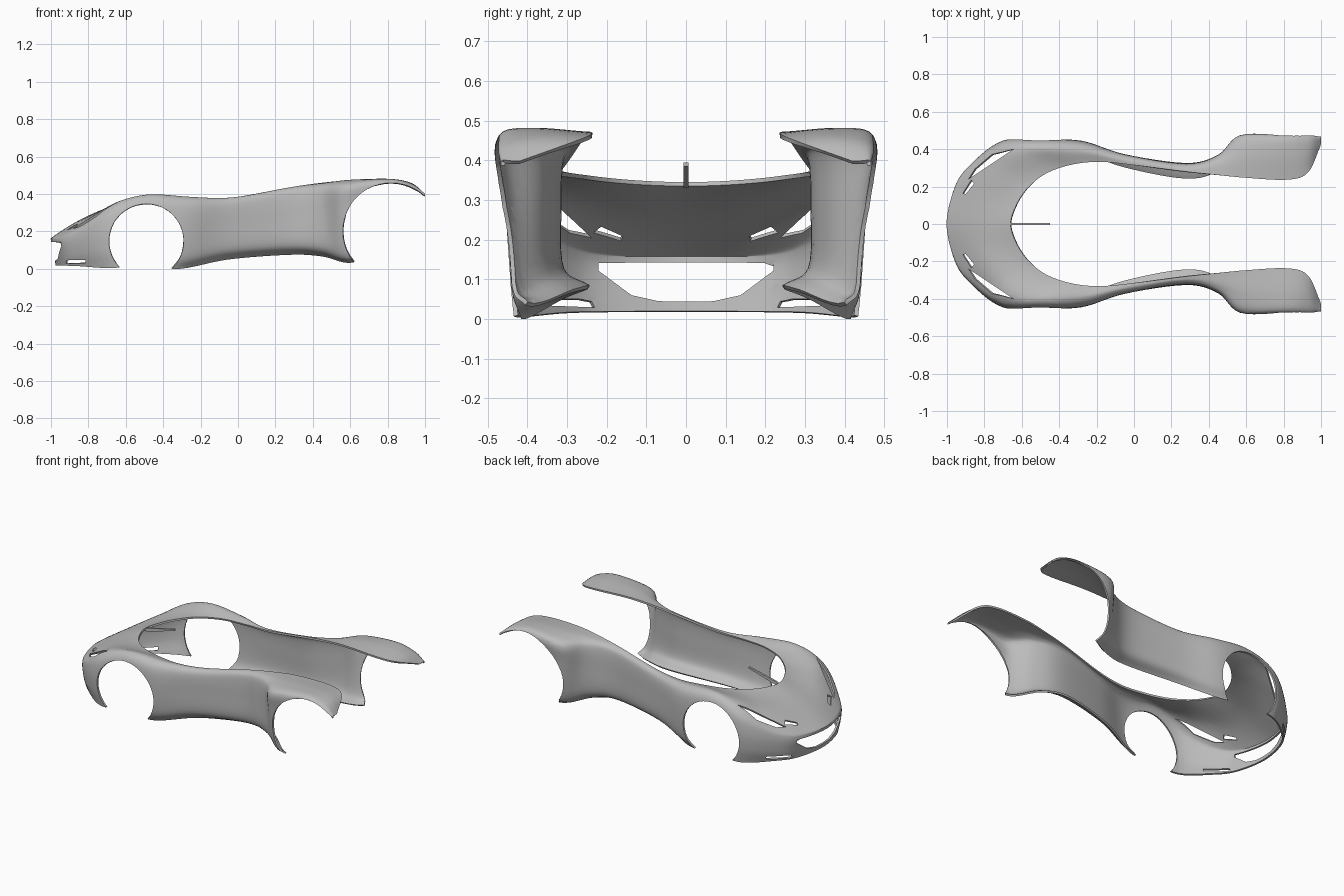
import bpy, bmesh, math
from mathutils import Vector

if "Cube" in bpy.data.objects:
    bpy.data.objects.remove(bpy.data.objects["Cube"])

STEPS = 6          # samples between neighbouring control points
SKIN = 0.011       # panel thickness

paint = bpy.data.materials.new("grey paint")
paint.use_nodes = True
GREY = (0.5, 0.5, 0.5, 1)
paint.diffuse_color = GREY
paint.node_tree.nodes["Principled BSDF"].inputs["Base Color"].default_value = GREY

# Guide rails, each running from the nose centre back to the tail of the left side
sill = [(-.975, 0, .018), (-.935, .2, .017), (-.85, .31, .014), (-.68, .425, .004), (-.49, .43, .02),
        (-.31, .405, 0), (-.05, .31, .05), (.28, .248, .075), (.45, .29, .066), (.62, .405, .034),
        (.8, .44, .15), (.93, .45, .22), (1, .45, .28)]
lower = [(-.985, 0, .08), (-.948, .2, .08), (-.865, .32, .08), (-.7, .44, .1), (-.49, .44, .12),
         (-.3, .438, .07), (-.05, .365, .105), (.28, .318, .125), (.45, .358, .12), (.6, .445, .09),
         (.8, .46, .2), (.93, .46, .26), (1, .46, .31)]
belt = [(-1, 0, .15), (-.957, .2, .15), (-.87, .32, .17), (-.7, .445, .22), (-.49, .45, .27),
        (-.28, .445, .24), (-.05, .373, .25), (.28, .325, .28), (.45, .37, .3), (.57, .465, .32),
        (.8, .468, .36), (.93, .47, .37), (1, .465, .36)]
upper = [(-.985, 0, .175), (-.935, .19, .185), (-.84, .315, .225), (-.68, .428, .315), (-.48, .443, .36),
         (-.27, .433, .345), (-.04, .367, .345), (.28, .32, .395), (.45, .365, .415), (.57, .468, .44),
         (.8, .47, .465), (.93, .47, .44), (1, .465, .398)]
crest = [(-.84, 0, .265), (-.82, .14, .27), (-.73, .28, .313), (-.61, .375, .37), (-.46, .4, .398),
         (-.25, .392, .383), (-.03, .345, .378), (.28, .303, .428), (.45, .33, .452), (.6, .38, .474),
         (.81, .38, .481), (.93, .39, .457), (1, .445, .399)]
opening = [(-.66, 0, .345), (-.63, .1, .348), (-.57, .19, .355), (-.47, .27, .365), (-.33, .318, .371),
           (-.18, .332, .371), (0, .315, .385), (.28, .28, .436), (.45, .262, .46), (.6, .247, .472),
           (.82, .237, .467), (.93, .275, .45), (.998, .42, .398)]


def spline(points):
    """Sample a smooth curve that passes through every control point."""
    p = [Vector(q) for q in points]
    p = [p[0] * 2 - p[1]] + p + [p[-1] * 2 - p[-2]]
    out = []
    for a, b, c, d in zip(p, p[1:], p[2:], p[3:]):
        for k in range(STEPS):
            t = k / STEPS
            out.append(b + ((c - a) * t + (a * 2 - b * 5 + c * 4 - d) * t ** 2
                            + (b * 3 - a - c * 3 + d) * t ** 3) / 2)
    return out + [p[-2]]


def both_sides(rail):
    return [(x, -y, z) for x, y, z in reversed(rail[1:])] + rail


def circle(cx, cz, r, n=48):
    return [(cx + r * math.cos(i * math.tau / n), cz + r * math.sin(i * math.tau / n)) for i in range(n)]


def in_space(p, axis):
    """Lift a flat point into space; it gives the two coordinates other than axis."""
    q = list(p)
    q.insert(axis, 0)
    return Vector(q)


def cut_opening(bm, outline, axis, zone):
    """Cut a convex outline, projected along an axis, out of the faces in a zone."""
    corners = [in_space(p, axis) for p in outline]
    middle = sum(corners, Vector()) / len(corners)
    along = in_space((0, 0), axis)
    along[axis] = 1
    for f in bm.faces:
        f.material_index = int(zone(f.calc_center_median()))
    for a, b in zip(corners, corners[1:] + corners[:1]):
        outward = (b - a).cross(along).normalized()
        if outward.dot(a - middle) < 0:
            outward.negate()
        faces = [f for f in bm.faces if f.material_index]
        edges = {e for f in faces for e in f.edges}
        verts = {v for f in faces for v in f.verts}
        bmesh.ops.bisect_plane(bm, geom=list(verts) + list(edges) + faces, dist=1e-5,
                               plane_co=a, plane_no=outward)
        for f in bm.faces:
            if f.material_index and outward.dot(f.calc_center_median() - a) > 0:
                f.material_index = 0
    bmesh.ops.delete(bm, geom=[f for f in bm.faces if f.material_index], context='FACES')


def add_object(name, bm):
    mesh = bpy.data.meshes.new(name)
    bm.to_mesh(mesh)
    bm.free()
    mesh.materials.append(paint)
    obj = bpy.data.objects.new(name, mesh)
    bpy.context.collection.objects.link(obj)
    return obj


# Body skin lofted over the rails
rails = [spline(both_sides(r)) for r in (sill, lower, belt, upper, crest, opening)]
bm = bmesh.new()
grid = [[bm.verts.new(p) for p in spline(section)] for section in zip(*rails)]
for a, b in zip(grid, grid[1:]):
    for j in range(len(a) - 1):
        bm.faces.new((a[j], a[j + 1], b[j + 1], b[j]))

# Wheel arches and mouth
cut_opening(bm, circle(-.49, .147, .2), 1, lambda c: -.8 < c.x < -.2)
cut_opening(bm, circle(.82, .2, .26), 1, lambda c: c.x > .5)
mouth = [(.225, .142), (.225, .12), (.14, .058), (.07, .043)]
mouth += [(-y, z) for y, z in reversed(mouth)]
cut_opening(bm, mouth, 0, lambda c: c.x < -.87)

# Headlights, slits beside them and lower vents
headlight = [(-.645, .4), (-.885, .24), (-.85, .295), (-.76, .372)]
light_slit = [(-.915, .165), (-.9, .16), (-.855, .215), (-.87, .235)]
vent = [(-.92, .027), (-.92, .042), (-.9, .048), (-.815, .048), (-.815, .03)]
for s in (1, -1):
    for shape in (headlight, light_slit):
        cut_opening(bm, [(x, s * y) for x, y in shape], 2,
                    lambda c: c.x < -.6 and c.z > .17 and c.y * s > .1)
    cut_opening(bm, vent, 1, lambda c: c.x < -.75 and c.z < .1 and c.y * s > .18)
bmesh.ops.remove_doubles(bm, verts=bm.verts, dist=2e-4)
body = add_object("body_shell", bm)

# Panel thickness, smooth panels and crisp cut edges
solid = body.modifiers.new("thickness", 'SOLIDIFY')
solid.thickness = SKIN
solid.offset = -1
bpy.context.view_layer.update()
bpy.ops.object.select_all(action='DESELECT')
body.select_set(True)
bpy.context.view_layer.objects.active = body
bpy.ops.object.convert(target='MESH')
bpy.ops.object.shade_smooth_by_angle(angle=math.radians(35))

# Thin upright blade at the back of the hood
bm = bmesh.new()
profile = [(-.695, .33), (-.64, .33), (-.45, .385), (-.45, .395), (-.64, .352)]
near, far = ([bm.verts.new((x, y, z)) for x, z in profile] for y in (-.006, .006))
bm.faces.new(near)
bm.faces.new(far[::-1])
for i in range(len(profile)):
    bm.faces.new((near[i - 1], far[i - 1], far[i], near[i]))
bmesh.ops.recalc_face_normals(bm, faces=bm.faces)
add_object("hood_blade", bm)
